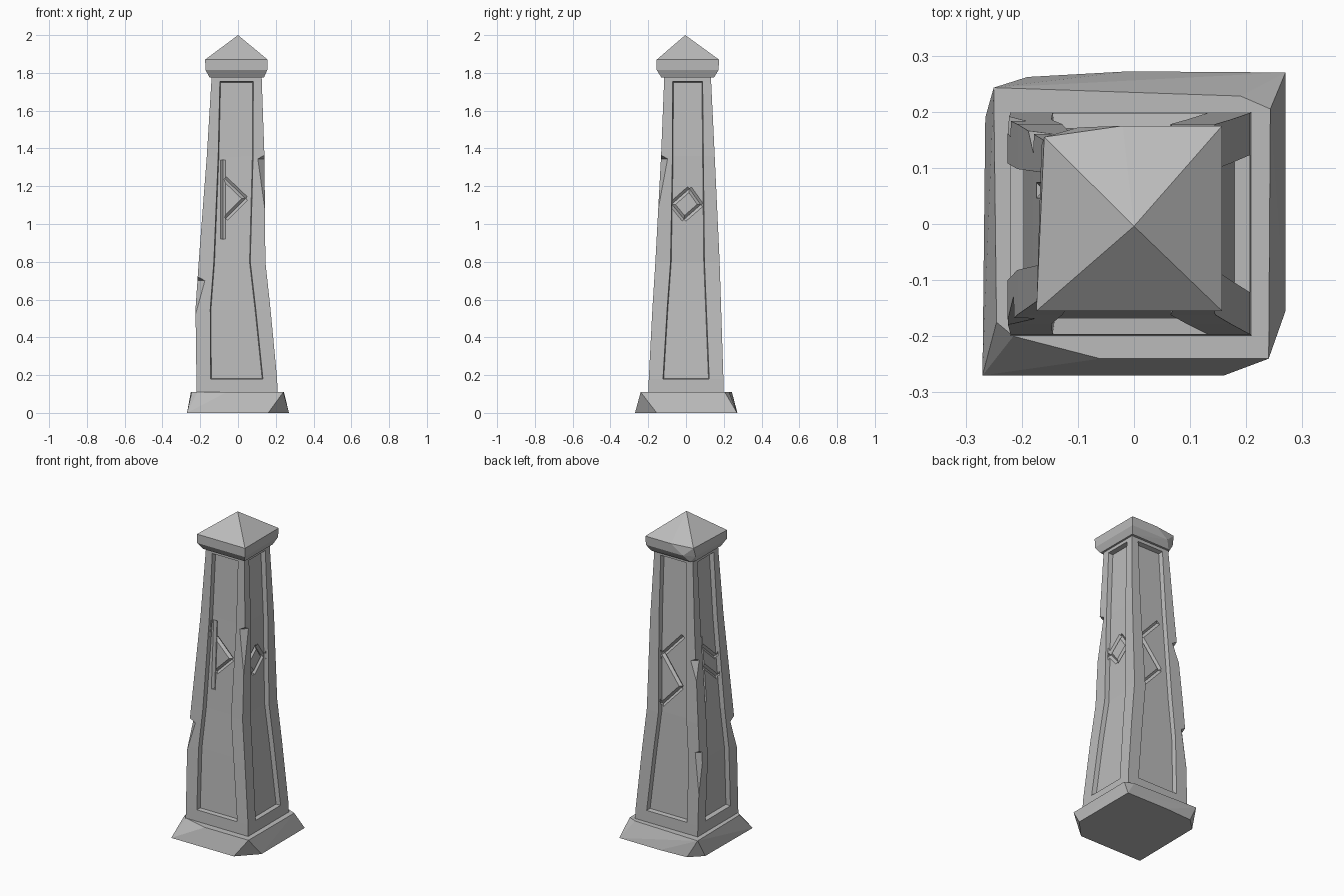
import bpy, bmesh
from mathutils import Vector

if "Cube" in bpy.data.objects:
    bpy.data.objects.remove(bpy.data.objects["Cube"], do_unlink=True)

stone = bpy.data.materials.new("grey_stone")
stone.use_nodes = True
stone.diffuse_color = (0.5, 0.5, 0.5, 1)
stone.node_tree.nodes["Principled BSDF"].inputs["Base Color"].default_value = (0.5, 0.5, 0.5, 1)

UP = Vector((0, 0, 1))
# Outward normals of front, right-hand, back and left-hand faces in view order
NORMALS = [Vector(n) for n in ((0, -1, 0), (1, 0, 0), (0, 1, 0), (-1, 0, 0))]

# Shaft sections: height, x min, x max, y min, y max, panel margin
SECTIONS = [
    (0.10, -0.22, 0.21, -0.20, 0.20, 0.075),
    (0.18, -0.22, 0.207, -0.197, 0.198, 0.075),
    (0.55, -0.225, 0.172, -0.178, 0.186, 0.078),
    (0.80, -0.208, 0.145, -0.162, 0.178, 0.08),
    (1.36, -0.165, 0.14, -0.132, 0.152, 0.06),
    (1.755, -0.141, 0.126, -0.116, 0.133, 0.045),
    (1.80, -0.139, 0.125, -0.115, 0.132, 0.045),
]
RECESS = 0.028


def section_at(z):
    for a, b in zip(SECTIONS, SECTIONS[1:]):
        if z <= b[0]:
            t = (z - a[0]) / (b[0] - a[0])
            return [p + (q - p) * t for p, q in zip(a, b)]
    return SECTIONS[-1]


def corners(section):
    _, x0, x1, y0, y1, _ = section
    return [Vector(c) for c in ((x0, y0), (x1, y0), (x1, y1), (x0, y1))]


def finish(name, bm):
    bmesh.ops.recalc_face_normals(bm, faces=bm.faces)
    mesh = bpy.data.meshes.new(name)
    bm.to_mesh(mesh)
    bm.free()
    mesh.materials.append(stone)
    obj = bpy.data.objects.new(name, mesh)
    bpy.context.collection.objects.link(obj)
    return obj


def add_hull(bm, points):
    verts = [bm.verts.new(p) for p in points]
    out = bmesh.ops.convex_hull(bm, input=verts)
    spare = [v for v in set(out["geom_interior"] + out["geom_unused"]) if isinstance(v, bmesh.types.BMVert)]
    bmesh.ops.delete(bm, geom=spare, context="VERTS")


def hull_object(name, layers):
    bm = bmesh.new()
    add_hull(bm, [(x, y, z) for z, outline in layers for x, y in outline])
    bmesh.ops.dissolve_limit(bm, angle_limit=0.02, verts=bm.verts, edges=bm.edges)
    return finish(name, bm)


# Chipped plinth
hull_object("plinth", [
    (0, [(-0.27, -0.27), (0.16, -0.27), (0.27, -0.155), (0.27, 0.27),
         (-0.01, 0.272), (-0.19, 0.262), (-0.265, 0.19)]),
    (0.11, [(-0.06, -0.24), (0.24, -0.24), (0.243, 0.205), (0.19, 0.228),
            (-0.25, 0.243), (-0.245, -0.175), (-0.215, -0.2)]),
])

# Pyramid cap with an undercut rim
hull_object("cap", [
    (1.775, [(-0.15, -0.13), (0.137, -0.13), (0.137, 0.148), (-0.13, 0.145), (-0.15, 0.12)]),
    (1.815, [(-0.172, -0.155), (0.155, -0.155), (0.155, 0.172), (-0.1, 0.172), (-0.165, 0.14)]),
    (1.87, [(-0.174, -0.155), (0.157, -0.155), (0.157, 0.175), (-0.02, 0.175), (-0.16, 0.155)]),
    (2.0, [(0, -0.004)]),
])

# Shaft: lofted rings with a recessed panel on each side
bm = bmesh.new()
rings = []
for sec in SECTIONS:
    ring = []
    cs = corners(sec)
    for i, c in enumerate(cs):
        nxt = cs[(i + 1) % 4]
        step = (nxt - c).normalized() * sec[5]
        ring += [bm.verts.new((*p, sec[0])) for p in (c, c + step, nxt - step)]
    rings.append(ring)
panels = [[] for _ in NORMALS]
for level, (low, high) in enumerate(zip(rings, rings[1:])):
    for i in range(12):
        j = (i + 1) % 12
        face = bm.faces.new((low[i], low[j], high[j], high[i]))
        if i % 3 == 1 and 0 < level < len(SECTIONS) - 2:
            panels[i // 3].append(face)
bm.faces.new(rings[0][::-1])
bm.faces.new(rings[-1])
bmesh.ops.recalc_face_normals(bm, faces=bm.faces)
for faces in panels:
    bmesh.ops.inset_region(bm, faces=faces, thickness=0.004, depth=-RECESS, use_even_offset=True)
shaft = finish("shaft", bm)

# Engraved symbols, as strokes (across, height) on each face
STROKES = [
    [((-0.08, 0.92), (-0.08, 1.34)), ((-0.07, 1.24), (0.04, 1.135)), ((0.04, 1.135), (-0.065, 1.03))],
    [((-0.075, 1.105), (0.018, 1.187)), ((0.018, 1.187), (0.078, 1.102)),
     ((0.078, 1.102), (-0.01, 1.025)), ((-0.01, 1.025), (-0.075, 1.105))],
    [((0.07, 1.29), (-0.06, 1.15)), ((-0.06, 1.15), (0.07, 0.98)), ((0.07, 0.98), (-0.06, 0.84))],
    [((-0.06, 0.88), (-0.06, 1.28)), ((-0.05, 1.22), (0.07, 1.11)), ((-0.05, 1.1), (0.07, 0.99))],
]


def groove(normal, a, b, width=0.014, depth=0.013):
    across = UP.cross(normal)
    run = (across * (b[0] - a[0]) + UP * (b[1] - a[1])).normalized()
    side = run.cross(normal)
    points = []
    for u, z in (a, b):
        _, x0, x1, y0, y1, _ = section_at(z)
        reach = max(normal.x * x0, normal.x * x1) if normal.x else max(normal.y * y0, normal.y * y1)
        p = across * u + UP * z + normal * (reach - RECESS)
        points += [p - normal * depth, p + normal * depth + side * 2 * width, p + normal * depth - side * 2 * width]
    return points


def chip(corner, z, drop, bite):
    c = corners(section_at(z))[corner]
    out = Vector((1 if corner in (1, 2) else -1, 1 if corner > 1 else -1, 0)).normalized()
    along = out.cross(UP) * 0.1
    p = Vector((c.x, c.y, z))
    foot = corners(section_at(z - drop))[corner]
    foot = Vector((foot.x, foot.y, z - drop)) + out * 0.005
    profile = [p - out * bite, p + out * 0.1 + UP * 0.1, foot + out * 0.1, foot]
    return [q + s for q in profile for s in (along, -along)]


cuts = [groove(n, a, b) for n, strokes in zip(NORMALS, STROKES) for a, b in strokes]
# Broken edges: corner, height, length below, depth
cuts += [chip(*c) for c in ((0, 0.70, 0.2, 0.028), (1, 1.345, 0.32, 0.025), (3, 1.17, 0.14, 0.024), (3, 0.62, 0.3, 0.02))]

bpy.context.view_layer.objects.active = shaft
for points in cuts:
    bm = bmesh.new()
    add_hull(bm, points)
    cutter = finish("cutter", bm)
    cutter.hide_render = True
    mod = shaft.modifiers.new("cut", "BOOLEAN")
    mod.operation = "DIFFERENCE"
    mod.solver = "EXACT"
    mod.object = cutter
    bpy.ops.object.modifier_apply(modifier=mod.name)
    bpy.data.objects.remove(cutter, do_unlink=True)
